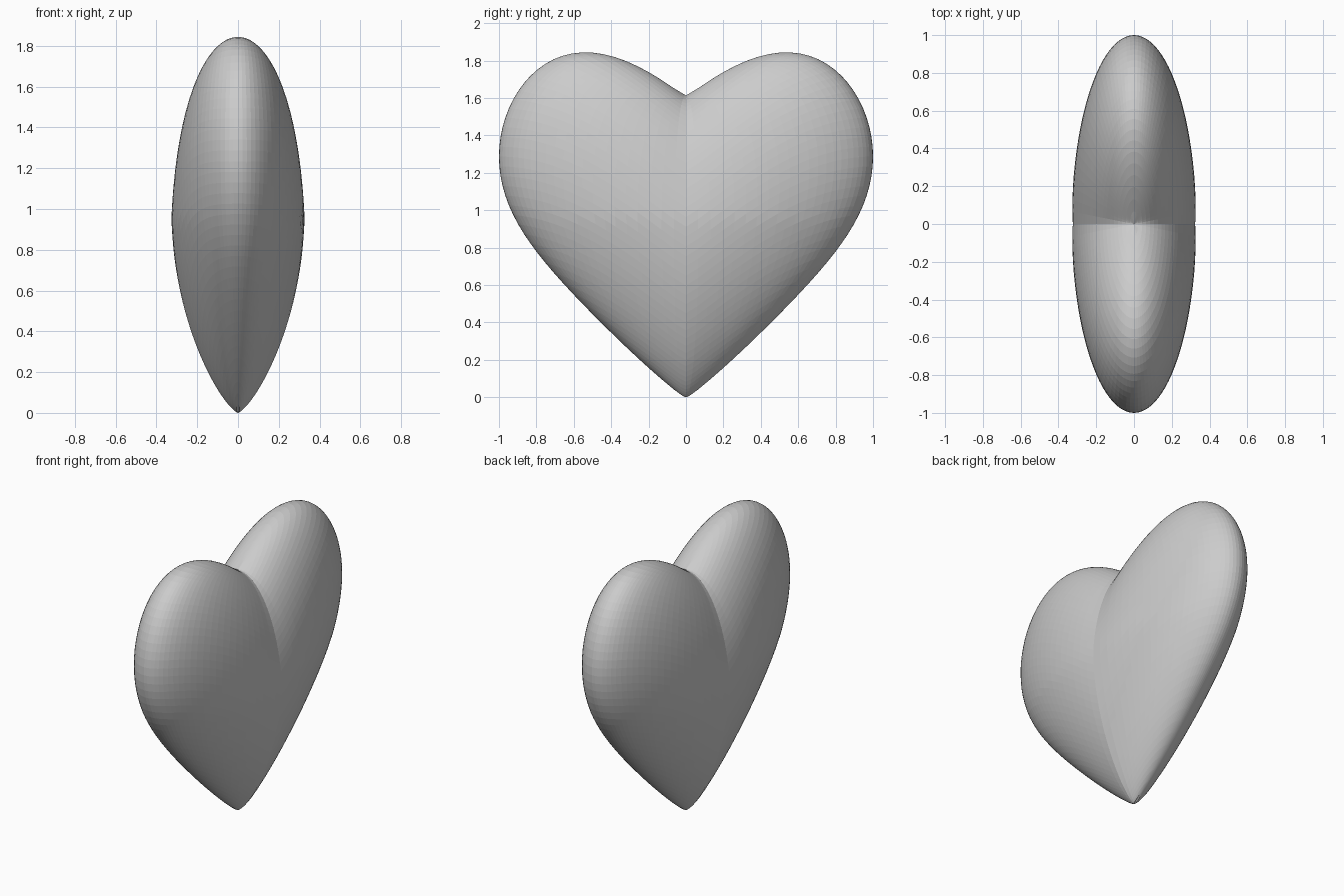
import bpy
import bmesh
from math import sin, sqrt

HALF_HEIGHT = 0.807
HALF_DEPTH = 0.33

cube = bpy.data.objects.get("Cube")
if cube:
    bpy.data.objects.remove(cube, do_unlink=True)

# Plain grey material
grey = bpy.data.materials.new("plain grey")
grey.use_nodes = True
colour = (0.6, 0.6, 0.6, 1)
grey.diffuse_color = colour
grey.node_tree.nodes["Principled BSDF"].inputs["Base Color"].default_value = colour


def heart_point(p):
    """Bend a unit sphere point into a heart with two lobes along y."""
    side = sqrt(p.y ** 2 + 0.0002) - sqrt(0.0002)
    z = HALF_HEIGHT * (1 + p.z) + 0.48 * sin(1.6 * side)
    # Thin the body towards the bottom tip
    taper = min(1, max(z, 0) / 0.95) ** 0.25
    return (HALF_DEPTH * p.x * taper, p.y, z)


# Heart body: sphere with poles at the cleft and the tip
bm = bmesh.new()
bmesh.ops.create_uvsphere(bm, u_segments=96, v_segments=48, radius=1)
for v in bm.verts:
    v.co = heart_point(v.co)
mesh = bpy.data.meshes.new("heart_body")
bm.to_mesh(mesh)
bm.free()
mesh.materials.append(grey)
heart = bpy.data.objects.new("heart_body", mesh)
bpy.context.collection.objects.link(heart)
